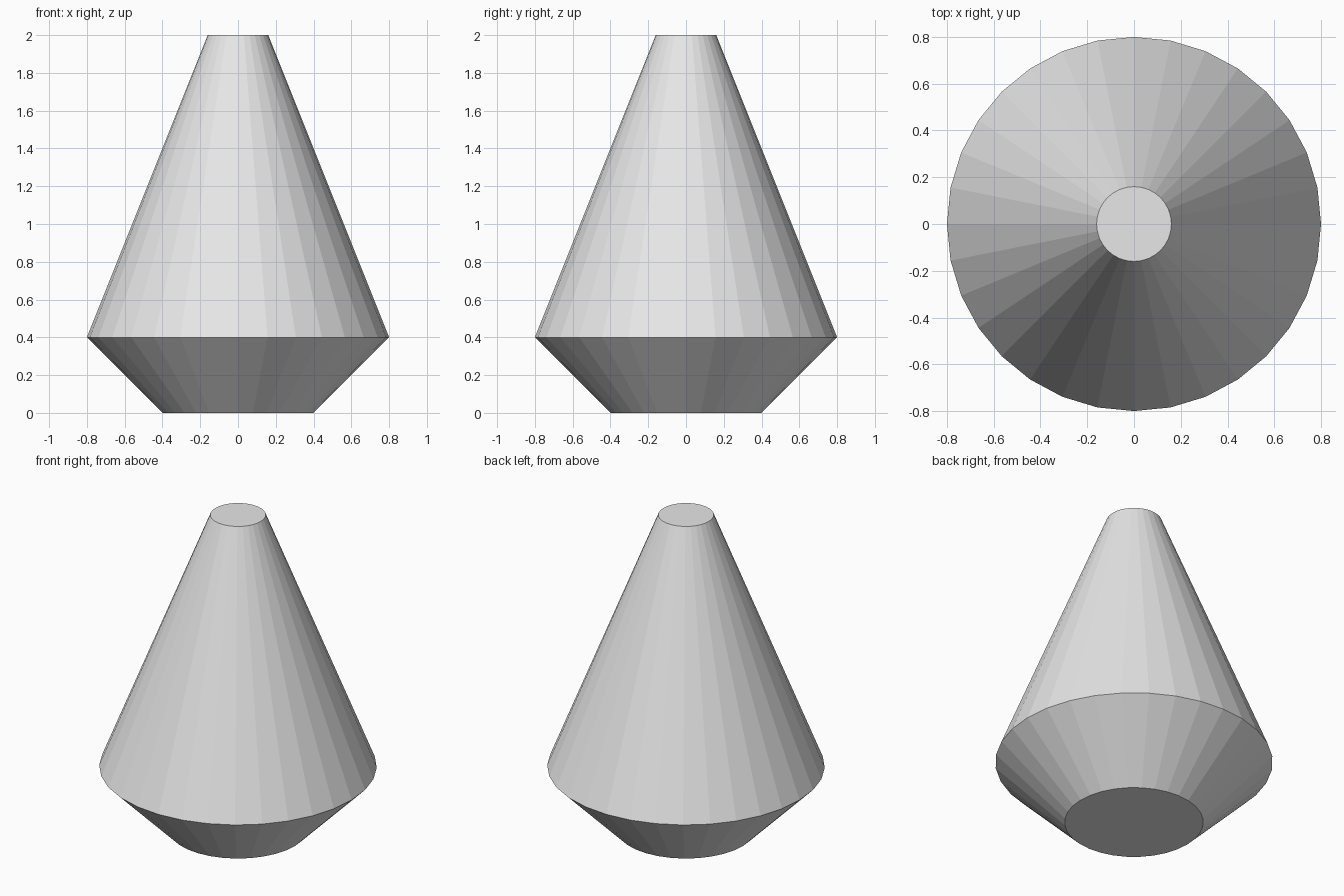
import bpy
import bmesh
from math import cos, sin, tau

SIDES = 32
# Profile as (radius, height): base, widest rim, top
PROFILE = [(0.4, 0.0), (0.8, 0.4), (0.16, 2.0)]

cube = bpy.data.objects.get("Cube")
if cube:
    bpy.data.objects.remove(cube, do_unlink=True)


def make_material(name, color):
    mat = bpy.data.materials.new(name)
    mat.use_nodes = True
    mat.diffuse_color = color
    for node in mat.node_tree.nodes:
        if node.type == 'BSDF_PRINCIPLED':
            node.inputs["Base Color"].default_value = color
    return mat


def make_turned_solid(name, profile, sides, mat):
    """Closed, flat-faced solid turned around z from a profile."""
    bm = bmesh.new()
    rings = [[bm.verts.new((r * cos(tau * i / sides), r * sin(tau * i / sides), z))
              for i in range(sides)] for r, z in profile]
    for low, high in zip(rings, rings[1:]):
        for i in range(sides):
            j = (i + 1) % sides
            bm.faces.new((low[i], low[j], high[j], high[i]))
    # Flat end caps
    bm.faces.new(reversed(rings[0]))
    bm.faces.new(rings[-1])
    bmesh.ops.recalc_face_normals(bm, faces=bm.faces)
    mesh = bpy.data.meshes.new(name)
    bm.to_mesh(mesh)
    bm.free()
    mesh.materials.append(mat)
    obj = bpy.data.objects.new(name, mesh)
    bpy.context.collection.objects.link(obj)
    return obj


# Tapered body with a flared base
grey = make_material("light_grey", (0.8, 0.8, 0.8, 1.0))
make_turned_solid("tapered_body", PROFILE, SIDES, grey)
